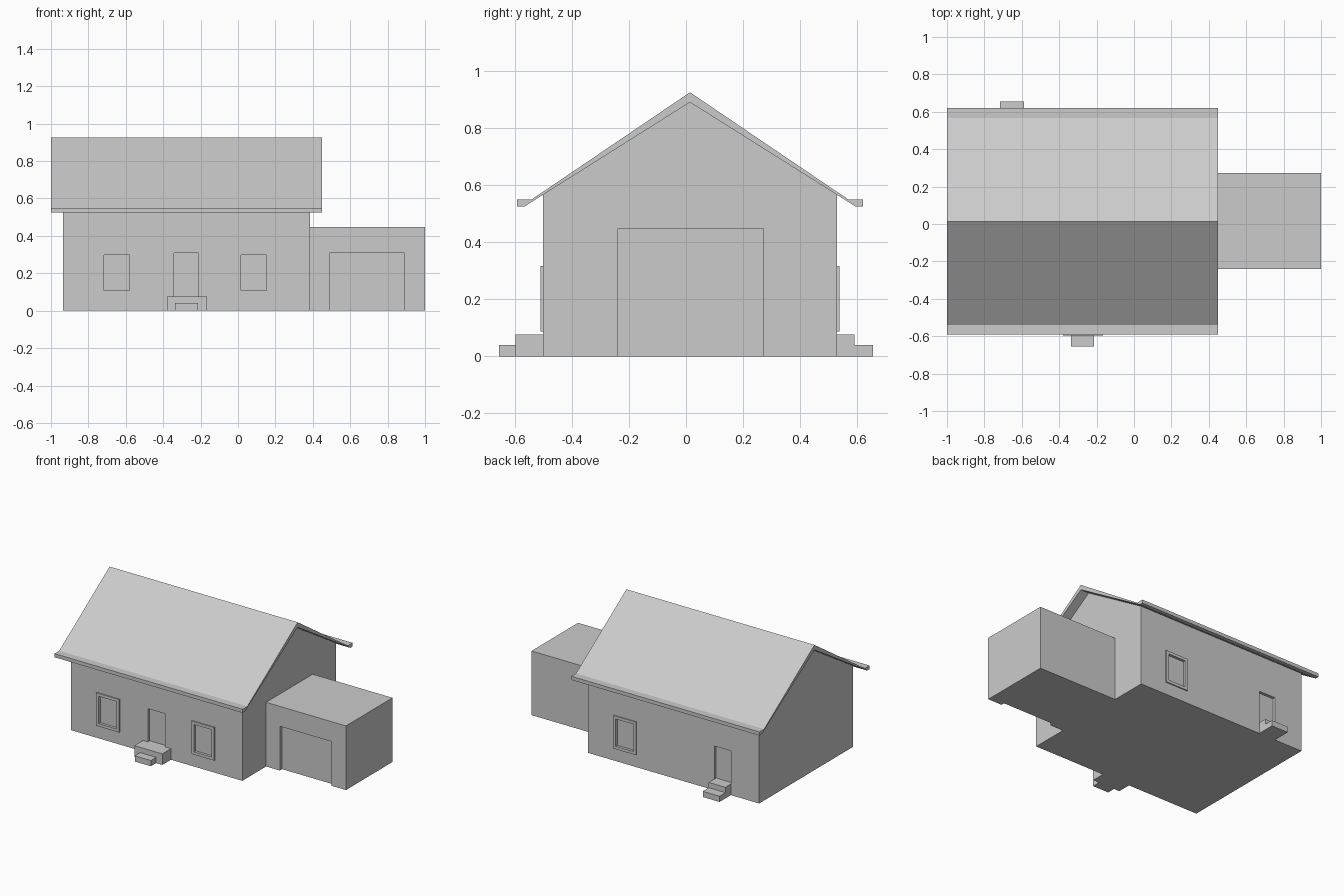
import bpy, bmesh
from mathutils import Vector

if "Cube" in bpy.data.objects:
    bpy.data.objects.remove(bpy.data.objects["Cube"])


def prism(name, profile, x0, x1):
    """Extrude a (y, z) profile along x."""
    bm = bmesh.new()
    face = bm.faces.new([bm.verts.new((x0, y, z)) for y, z in profile])
    out = bmesh.ops.extrude_face_region(bm, geom=[face])
    moved = [v for v in out["geom"] if isinstance(v, bmesh.types.BMVert)]
    bmesh.ops.translate(bm, verts=moved, vec=Vector((x1 - x0, 0, 0)))
    bmesh.ops.recalc_face_normals(bm, faces=bm.faces)
    mesh = bpy.data.meshes.new(name)
    bm.to_mesh(mesh)
    bm.free()
    obj = bpy.data.objects.new(name, mesh)
    bpy.context.collection.objects.link(obj)
    return obj


def box(name, x0, x1, y0, y1, z0, z1):
    return prism(name, [(y0, z0), (y1, z0), (y1, z1), (y0, z1)], x0, x1)


def cut(target, *bounds):
    """Carve a box-shaped recess out of the target."""
    cutter = box("recess_cutter", *bounds)
    cutter.hide_render = True
    mod = target.modifiers.new("recess", 'BOOLEAN')
    mod.operation = 'DIFFERENCE'
    mod.solver = 'EXACT'
    mod.object = cutter
    bpy.context.view_layer.objects.active = target
    bpy.ops.object.modifier_apply(modifier=mod.name)
    bpy.data.objects.remove(cutter)


FRONT, BACK, RIDGE = -0.502, 0.53, 0.014

# House walls with gable ends
house = prism("house_walls", [(FRONT, 0), (BACK, 0), (BACK, 0.567),
                              (RIDGE, 0.89), (FRONT, 0.567)], -0.935, 0.385)

# Roof: gabled slab with small level eaves
right_half = [(0.554, 0.55), (0.58, 0.55), (0.606, 0.55),
              (0.606, 0.525), (0.58, 0.525)]
right_half.pop(1)
left_half = [(-y, z) for y, z in reversed(right_half)]
roof = [(0, 0.925)] + right_half + [(0, 0.89)] + left_half
prism("roof", [(y + RIDGE, z) for y, z in roof], -1.0, 0.45)

# Garage with a recessed door
garage = box("garage", 0.385, 1.0, -0.24, 0.273, 0, 0.447)
cut(garage, 0.49, 0.89, -0.3, -0.215, -0.1, 0.308)

# Recessed front and back doors
cut(house, -0.343, -0.21, FRONT - 0.1, FRONT + 0.02, 0.06, 0.308)
cut(house, -0.717, -0.59, BACK - 0.02, BACK + 0.1, 0.06, 0.308)

# Front and back steps
box("front_landing", -0.38, -0.165, -0.597, FRONT + 0.02, 0, 0.077)
box("front_step", -0.337, -0.213, -0.655, -0.597, 0, 0.04)
box("back_landing", -0.717, -0.588, BACK - 0.02, 0.59, 0, 0.077)
box("back_step", -0.717, -0.588, 0.59, 0.655, 0, 0.04)


def window(name, x0, x1, wall, out):
    """Window frame standing proud of the wall, pane set slightly in."""
    z0, z1, w = 0.087, 0.317, 0.02
    ys = sorted((wall - out * 0.004, wall + out * 0.008))
    frame = box(name, x0, x1, ys[0], ys[1], z0, z1)
    ys = sorted((wall - out * 0.01, wall + out * 0.1))
    for part in (frame, house):
        y0, y1 = (ys[0] - 0.1, ys[1]) if part is frame and out > 0 else ys
        y1 = y1 + 0.1 if part is frame else y1
        cut(part, x0 + w, x1 - w, y0, y1, z0 + w, z1 - w)


window("front_window_left", -0.737, -0.56, FRONT, -1)
window("front_window_right", -0.003, 0.173, FRONT, -1)
window("back_window", 0.009, 0.185, BACK, 1)
